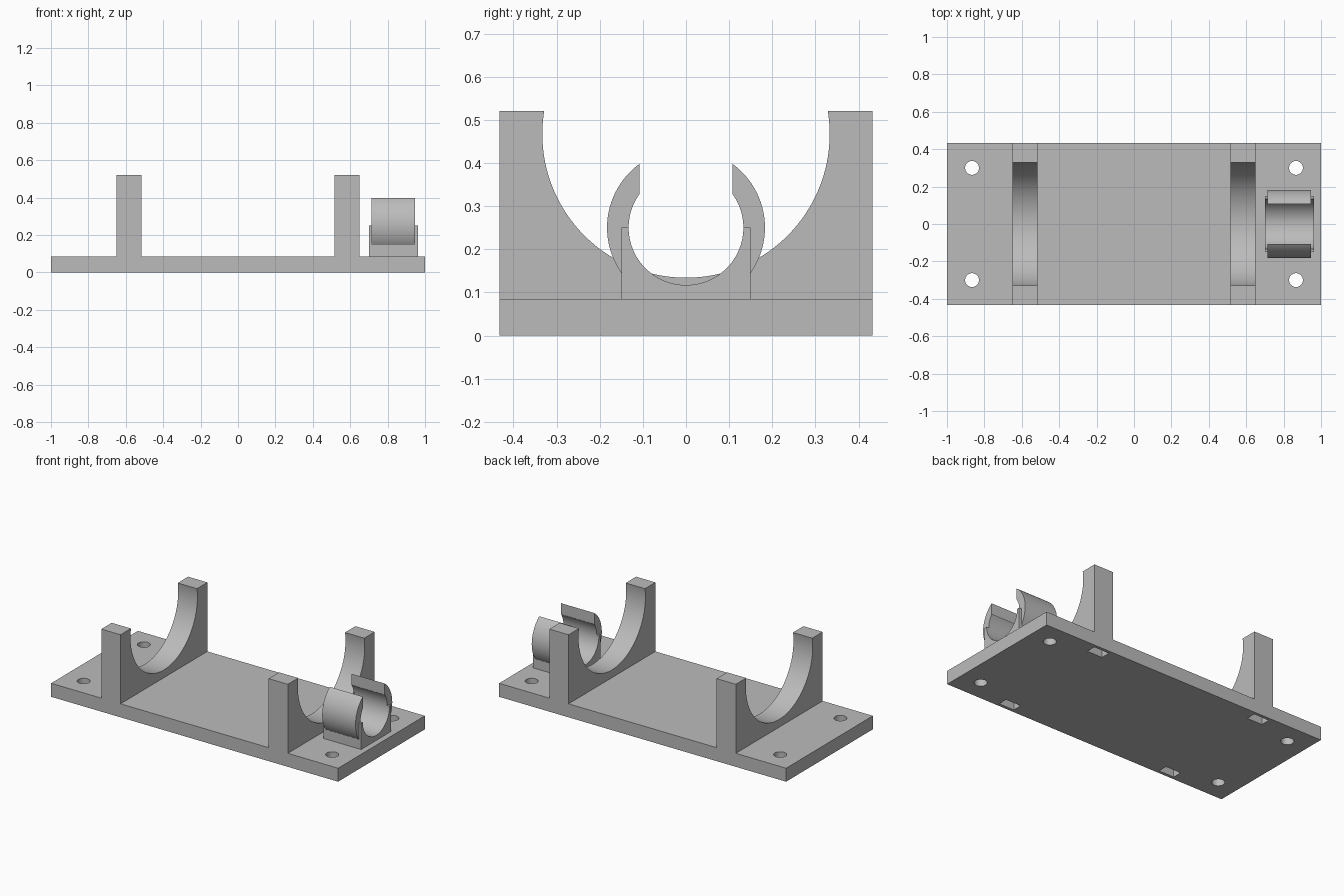
import bpy
from math import radians

cube = bpy.data.objects.get("Cube")
if cube:
    bpy.data.objects.remove(cube, do_unlink=True)

grey = bpy.data.materials.new("plain_grey")
grey.use_nodes = True
COLOUR = (0.5, 0.5, 0.5, 1)
grey.diffuse_color = COLOUR
grey.node_tree.nodes["Principled BSDF"].inputs["Base Color"].default_value = COLOUR


def box(name, x, y, z):
    """Box spanning the given (low, high) ranges."""
    bpy.ops.mesh.primitive_cube_add(size=1, location=[sum(r) / 2 for r in (x, y, z)])
    ob = bpy.context.object
    ob.name = name
    ob.scale = [r[1] - r[0] for r in (x, y, z)]
    bpy.ops.object.transform_apply(location=True, rotation=True, scale=True)
    ob.data.materials.append(grey)
    return ob


def cylinder(name, radius, depth, location, along_x=False, sides=96):
    bpy.ops.mesh.primitive_cylinder_add(
        vertices=sides, radius=radius, depth=depth, location=location,
        rotation=(0, radians(90) if along_x else 0, 0))
    ob = bpy.context.object
    ob.name = name
    bpy.ops.object.transform_apply(location=True, rotation=True, scale=True)
    ob.data.materials.append(grey)
    return ob


def combine(target, tool, operation="DIFFERENCE"):
    """Apply a boolean and discard the tool object."""
    mod = target.modifiers.new("shape", "BOOLEAN")
    mod.operation, mod.object, mod.solver = operation, tool, "EXACT"
    bpy.ops.object.select_all(action="DESELECT")
    bpy.context.view_layer.objects.active = target
    target.select_set(True)
    bpy.ops.object.modifier_apply(modifier=mod.name)
    bpy.data.objects.remove(tool, do_unlink=True)


def smooth(ob):
    bpy.ops.object.select_all(action="DESELECT")
    bpy.context.view_layer.objects.active = ob
    ob.select_set(True)
    bpy.ops.object.shade_smooth_by_angle(angle=radians(30))


TOP = 0.085       # upper face of the base plate
HALF_Y = 0.432
ends = (-1, 1)

# Base plate with four corner screw holes
plate = box("base_plate", (-1, 1), (-HALF_Y, HALF_Y), (0, TOP))
for sx in ends:
    for sy in ends:
        combine(plate, cylinder("hole", 0.037, 0.4, (sx * 0.866, sy * 0.3, 0), sides=48))

# Two cradle walls with a round seat
for sx, side in zip(ends, ("right", "left")):
    mid = sx * 0.583
    wall = box(side + "_cradle", (mid - 0.067, mid + 0.067), (-HALF_Y, HALF_Y), (TOP, 0.52))
    combine(wall, cylinder("seat", 0.333, 0.4, (mid, 0, 0.467), along_x=True, sides=128))
    combine(plate, wall, "UNION")

# Pockets running up from the underside into each wall post
for sx in ends:
    for sy in ends:
        mx, my = sx * 0.583, sy * 0.383
        combine(plate, box("pocket", (mx - 0.053, mx + 0.053), (my - 0.03, my + 0.03), (-0.1, 0.3)))
smooth(plate)

# Open ring clip on a pedestal block
CLIP_X, CLIP_Z = 0.831, 0.25
clip = box("ring_clip", (0.7, 0.963), (-0.15, 0.15), (TOP, CLIP_Z))
combine(clip, cylinder("ring", 0.183, 0.232, (CLIP_X, 0, CLIP_Z), along_x=True), "UNION")
combine(clip, cylinder("bore", 0.133, 0.6, (CLIP_X, 0, CLIP_Z), along_x=True))
combine(clip, box("opening", (0.5, 1.2), (-0.108, 0.108), (CLIP_Z, 0.6)))
smooth(clip)
